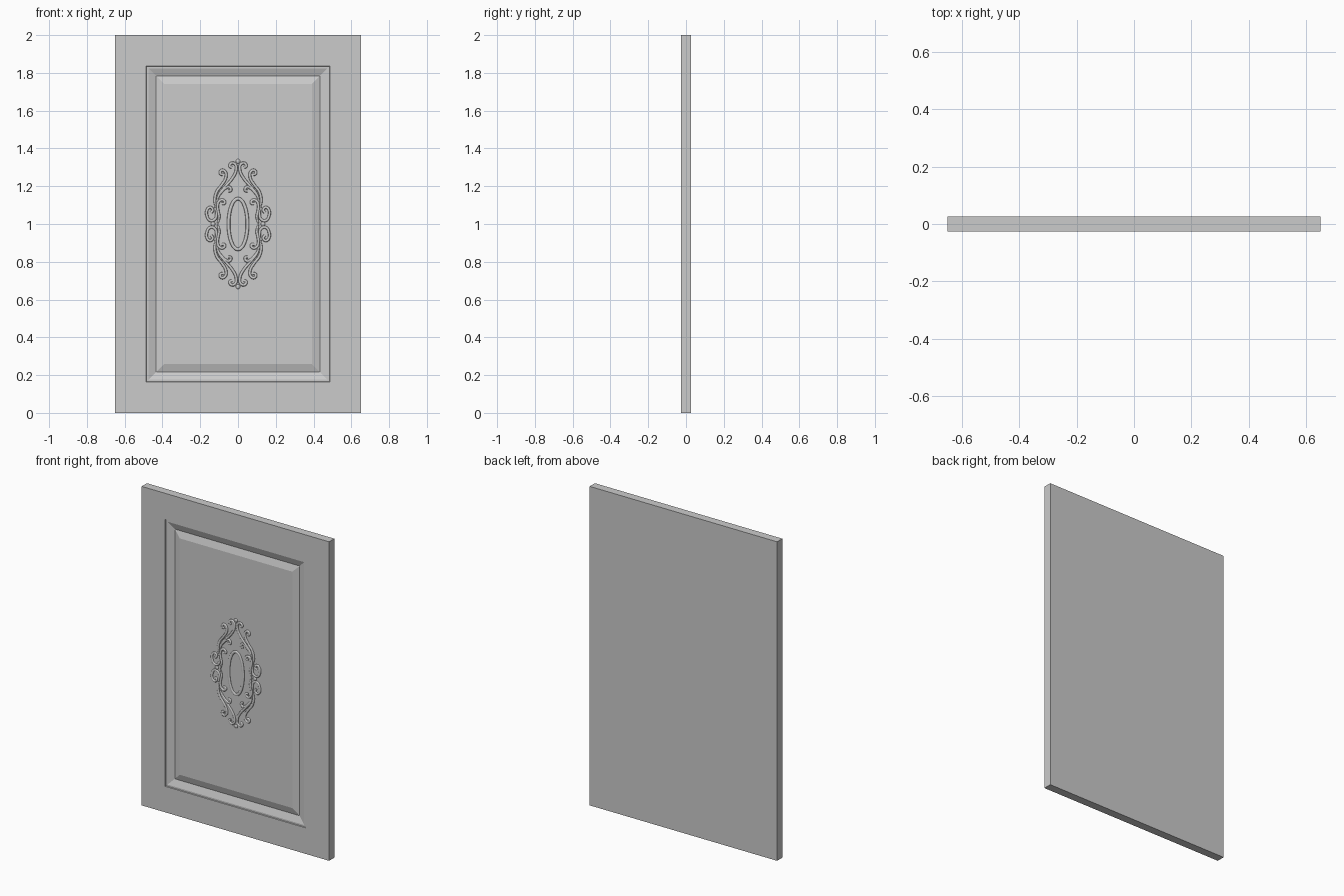
import bpy, bmesh, math

if "Cube" in bpy.data.objects:
    bpy.data.objects.remove(bpy.data.objects["Cube"])

W, H, T = 0.65, 2.0, 0.026      # half width, height, half thickness
PANEL_DEPTH = 0.006             # raised panel sits just below the frame face


def add_object(name, bm):
    mesh = bpy.data.meshes.new(name)
    bm.to_mesh(mesh)
    bm.free()
    ob = bpy.data.objects.new(name, mesh)
    bpy.context.collection.objects.link(ob)
    return ob


# Door slab: concentric rectangular rings give the moulding and raised panel
profile = [(0.0, -2 * T), (0.0, 0.0),                  # back and front edges
           (0.163, 0.0), (0.165, 0.004), (0.176, 0.004),  # small outer step
           (0.217, 0.019), (0.259, PANEL_DEPTH)]       # groove, panel bevel
bm = bmesh.new()
rings = []
for inset, depth in profile:
    y = -T + abs(depth)
    x, lo, hi = W - inset, inset, H - inset
    rings.append([bm.verts.new(p) for p in
                  ((-x, y, lo), (x, y, lo), (x, y, hi), (-x, y, hi))])
for a, b in zip(rings, rings[1:]):
    for i in range(4):
        j = (i + 1) % 4
        bm.faces.new((a[i], a[j], b[j], b[i]))
bm.faces.new(rings[0][::-1])
bm.faces.new(rings[-1])
bmesh.ops.recalc_face_normals(bm, faces=bm.faces)
add_object("door_panel", bm)


# Carved ornament: tapered strokes, mirrored into four quarters
def relief(name, strokes, radius, cyclic=False):
    cu = bpy.data.curves.new(name, 'CURVE')
    cu.dimensions = '3D'
    cu.twist_mode = 'Z_UP'
    cu.bevel_depth = radius
    cu.bevel_resolution = 2
    cu.resolution_u = 6
    cu.use_fill_caps = True
    for pts in strokes:
        sp = cu.splines.new('BEZIER')
        sp.bezier_points.add(len(pts) - 1)
        sp.use_cyclic_u = cyclic
        for bp, (u, v) in zip(sp.bezier_points, pts):
            bp.co = (u, v, 0)
            bp.handle_left_type = bp.handle_right_type = 'AUTO'
        if not cyclic:
            sp.bezier_points[-1].radius = 0.5
    ob = bpy.data.objects.new(name, cu)
    bpy.context.collection.objects.link(ob)
    ob.location = (0, -T + PANEL_DEPTH, H / 2)
    ob.rotation_euler = (math.pi / 2, 0, 0)
    ob.scale = (1, 1, PANEL_DEPTH / radius)     # flattened against the panel
    bpy.ops.object.select_all(action='DESELECT')
    ob.select_set(True)
    bpy.context.view_layer.objects.active = ob
    bpy.ops.object.convert(target='MESH')


def four_way(stroke):
    return [[(sx * u, sz * v) for u, v in stroke]
            for sx in (1, -1) for sz in (1, -1)]


scrolls = {
    "crest_scroll": [(0.032, 0.300), (0.043, 0.305), (0.035, 0.322), (0.014, 0.315),
                     (0.010, 0.285), (0.028, 0.245), (0.065, 0.200), (0.100, 0.155),
                     (0.113, 0.110)],
    "outer_scroll": [(0.080, 0.262), (0.093, 0.266), (0.087, 0.284), (0.068, 0.277),
                     (0.064, 0.247), (0.086, 0.207), (0.112, 0.172), (0.123, 0.125),
                     (0.117, 0.085)],
    "inner_scroll": [(0.052, 0.174), (0.038, 0.178), (0.046, 0.196), (0.066, 0.190),
                     (0.085, 0.172), (0.106, 0.140)],
    "lower_scroll": [(0.086, 0.108), (0.071, 0.110), (0.077, 0.126), (0.096, 0.124),
                     (0.108, 0.100), (0.106, 0.070), (0.100, 0.040), (0.108, 0.000)],
    "side_scroll": [(0.143, 0.060), (0.134, 0.074), (0.145, 0.088), (0.162, 0.078),
                    (0.164, 0.042), (0.146, 0.018), (0.122, 0.025), (0.114, 0.052),
                    (0.120, 0.090)],
}
for name, stroke in scrolls.items():
    relief(name, four_way(stroke), 0.0075)

# Oval ring in the middle
oval = [(0.050 * math.cos(a), 0.134 * math.sin(a))
        for a in (math.tau * i / 16 for i in range(16))]
relief("oval_ring", [oval], 0.009, cyclic=True)

# Beads at the crest, foot and sides
for name, u, v in (("crest_bead", 0, 0.332), ("foot_bead", 0, -0.332),
                   ("side_bead", 0.132, 0), ("side_bead", -0.132, 0)):
    bm = bmesh.new()
    bmesh.ops.create_uvsphere(bm, u_segments=16, v_segments=8, radius=0.012)
    for f in bm.faces:
        f.smooth = True
    ob = add_object(name, bm)
    ob.location = (u, -T + PANEL_DEPTH, H / 2 + v)
    ob.scale = (1, PANEL_DEPTH / 0.012, 1)
